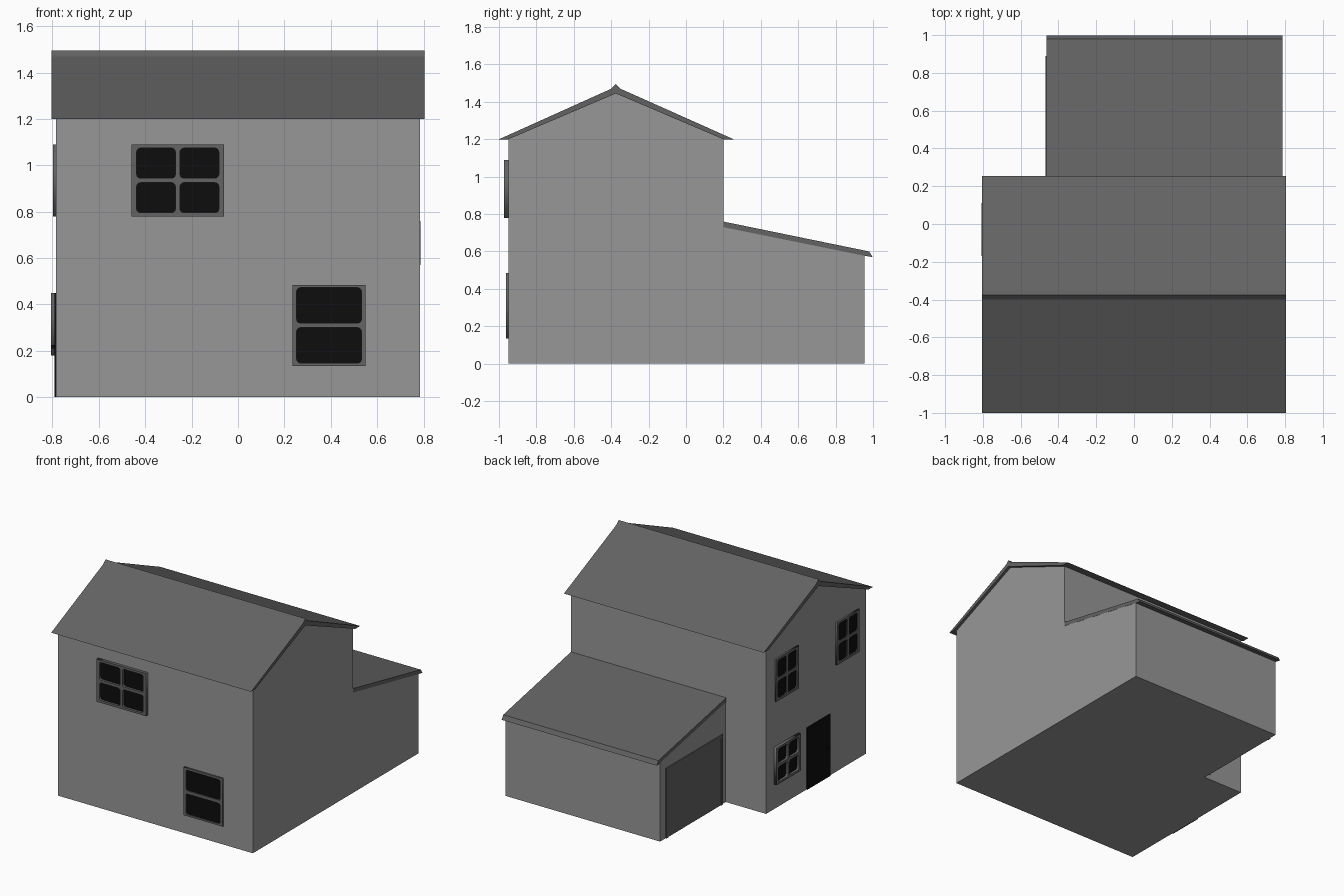
import bpy, bmesh, math

if "Cube" in bpy.data.objects:
    bpy.data.objects.remove(bpy.data.objects["Cube"])


def material(name, v):
    m = bpy.data.materials.new(name)
    m.diffuse_color = (v, v, v, 1)
    m.use_nodes = True
    m.node_tree.nodes["Principled BSDF"].inputs["Base Color"].default_value = m.diffuse_color
    return m


WALL = material("wall grey", 0.31)
TRIM = material("dark grey trim", 0.125)
BLACK = material("black glass", 0.004)


def prism(name, x0, x1, profile, mat):
    """Extrude a (y, z) profile from x0 to x1."""
    bm = bmesh.new()
    face = bm.faces.new([bm.verts.new((x0, y, z)) for y, z in profile])
    out = bmesh.ops.extrude_face_region(bm, geom=[face])["geom"]
    verts = [g for g in out if isinstance(g, bmesh.types.BMVert)]
    bmesh.ops.translate(bm, vec=(x1 - x0, 0, 0), verts=verts)
    bmesh.ops.recalc_face_normals(bm, faces=bm.faces)
    me = bpy.data.meshes.new(name)
    bm.to_mesh(me)
    bm.free()
    ob = bpy.data.objects.new(name, me)
    bpy.context.collection.objects.link(ob)
    me.materials.append(mat)
    return ob


def box(name, x0, x1, y0, y1, z0, z1, mat):
    return prism(name, x0, x1, [(y0, z0), (y1, z0), (y1, z1), (y0, z1)], mat)


def rounded(u0, u1, v0, v1, r, steps=3):
    """Outline of a rectangle with rounded corners."""
    if r == 0:
        return [(u0, v0), (u1, v0), (u1, v1), (u0, v1)]
    pts = []
    corners = [(u1 - r, v1 - r), (u0 + r, v1 - r), (u0 + r, v0 + r), (u1 - r, v0 + r)]
    for k, (cu, cv) in enumerate(corners):
        for i in range(steps + 1):
            a = math.pi / 2 * (k + i / steps)
            pts.append((cu + r * math.cos(a), cv + r * math.sin(a)))
    return pts


def window(name, side, u0, u1, v0, v1, cols, rows, depth, border=0.023, bar=0.02):
    """Frame plate with rounded pane holes, and dark glass set behind it."""
    cu = bpy.data.curves.new(name + "_frame", "CURVE")
    cu.dimensions = "2D"
    cu.fill_mode = "BOTH"
    cu.extrude = depth / 2
    outlines = [rounded(u0, u1, v0, v1, 0)]
    w = (u1 - u0 - 2 * border - (cols - 1) * bar) / cols
    h = (v1 - v0 - 2 * border * 0.7 - (rows - 1) * bar) / rows
    for c in range(cols):
        for r in range(rows):
            a = u0 + border + c * (w + bar)
            b = v0 + border * 0.7 + r * (h + bar)
            outlines.append(rounded(a, a + w, b, b + h, 0.016))
    for pts in outlines:
        sp = cu.splines.new("POLY")
        sp.points.add(len(pts) - 1)
        for p, (u, v) in zip(sp.points, pts):
            p.co = (u, v, 0, 1)
        sp.use_cyclic_u = True
    cu.materials.append(TRIM)
    ob = bpy.data.objects.new(name + "_frame", cu)
    bpy.context.collection.objects.link(ob)
    e, d = 0.005, 0.005
    if side == "front":
        ob.rotation_euler = (math.pi / 2, 0, 0)
        ob.location = (0, -0.95 - depth / 2, 0)
        box(name + "_glass", u0 + e, u1 - e, -0.95 - d, -0.949, v0 + e, v1 - e, BLACK)
    else:  # left side: u runs along -y
        ob.rotation_euler = (math.pi / 2, 0, -math.pi / 2)
        ob.location = (-0.785 - depth / 2, 0, 0)
        box(name + "_glass", -0.785 - d, -0.784, -u1 + e, -u0 - e, v0 + e, v1 - e, BLACK)
    bpy.ops.object.select_all(action="DESELECT")
    ob.select_set(True)
    bpy.context.view_layer.objects.active = ob
    bpy.ops.object.convert(target="MESH")


# House body with gables, and the lean-to garage behind it
prism("house_walls", -0.785, 0.785,
      [(-0.95, 0), (0.2, 0), (0.2, 1.205), (-0.375, 1.45), (-0.95, 1.205)], WALL)
prism("garage_walls", -0.46, 0.785,
      [(0.2, 0), (0.955, 0), (0.955, 0.58), (0.2, 0.735)], WALL)

# Gabled roof with raised ridge
prism("house_roof", -0.805, 0.805,
      [(-1.0, 1.2), (-0.95, 1.2), (-0.375, 1.445), (0.2, 1.2), (0.255, 1.2),
       (-0.35, 1.47), (-0.375, 1.495), (-0.4, 1.47)], TRIM)

# Sloped garage roof
prism("garage_roof", -0.464, 0.786,
      [(0.2, 0.73), (0.955, 0.577), (0.998, 0.57), (0.98, 0.6), (0.2, 0.76)], TRIM)

# Garage door: panel with a slim surround
box("garage_door_panel", -0.463, -0.459, 0.25, 0.88, 0, 0.5, TRIM)
for nm, a, b, c, d in (("back", 0.87, 0.89, 0, 0.51), ("front", 0.24, 0.26, 0, 0.51),
                       ("top", 0.26, 0.87, 0.49, 0.51)):
    box("garage_frame_" + nm, -0.468, -0.459, a, b, c, d, TRIM)

# Front door and handle
box("house_door", -0.792, -0.784, -0.53, -0.265, 0, 0.45, BLACK)
box("door_handle", -0.806, -0.79, -0.5, -0.485, 0.21, 0.225, BLACK)

# Windows
window("front_upper_window", "front", -0.46, -0.06, 0.78, 1.09, 2, 2, 0.022)
window("front_lower_window", "front", 0.235, 0.55, 0.135, 0.485, 1, 2, 0.012, 0.018)
window("side_upper_back_window", "left", -0.10, 0.16, 0.78, 1.09, 2, 2, 0.012)
window("side_upper_front_window", "left", 0.60, 0.86, 0.78, 1.09, 2, 2, 0.012)
window("side_lower_window", "left", -0.11, 0.17, 0.18, 0.45, 2, 2, 0.022)
